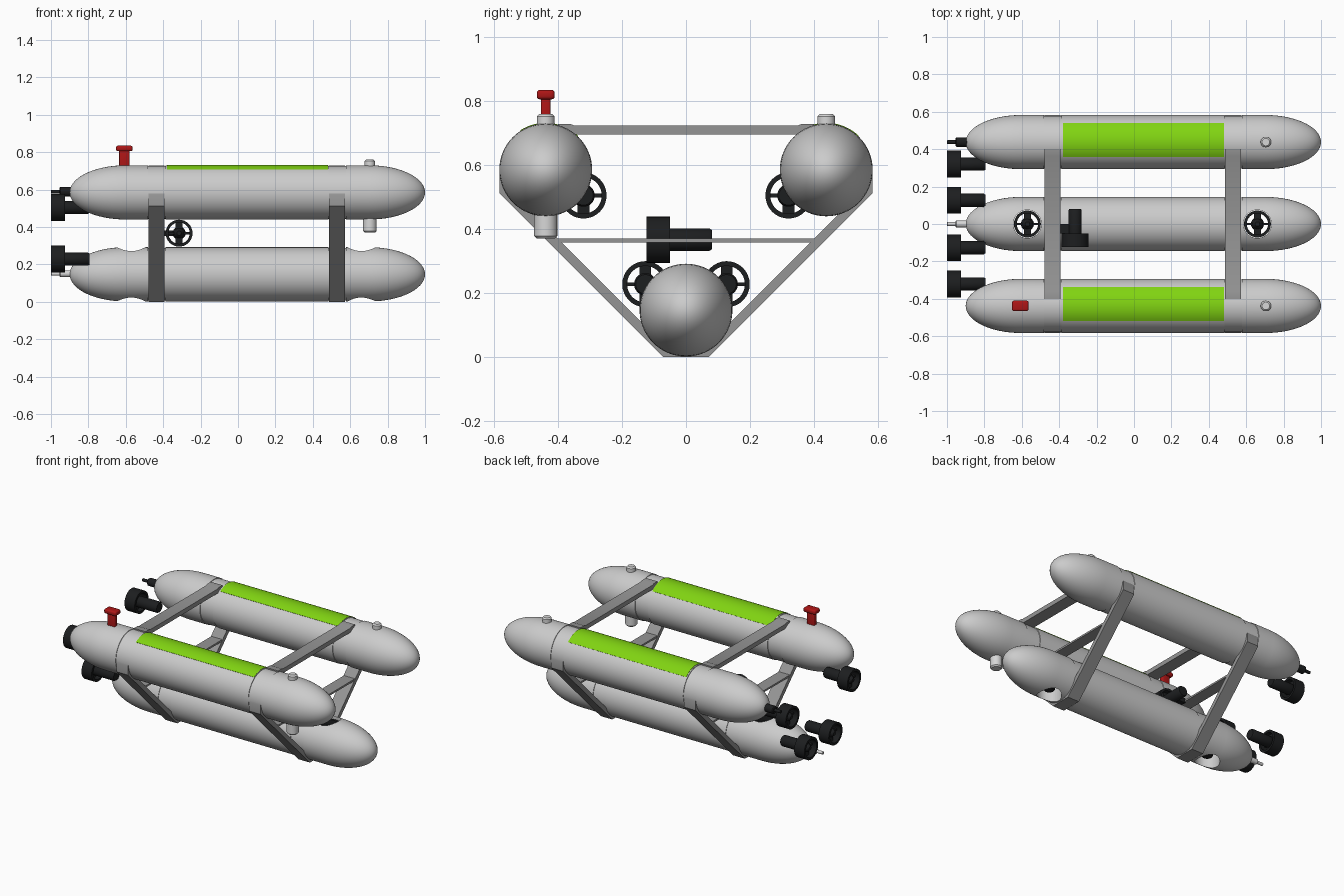
import bpy, bmesh, math
from mathutils import Vector

cube = bpy.data.objects.get("Cube")
if cube:
    bpy.data.objects.remove(cube, do_unlink=True)
parts = []


def material(name, rgb):
    m = bpy.data.materials.new(name)
    m.use_nodes = True
    m.diffuse_color = (*rgb, 1)
    m.node_tree.nodes["Principled BSDF"].inputs["Base Color"].default_value = (*rgb, 1)
    return m


GREY = material("light grey", (0.6, 0.6, 0.6))
PALE = material("pale grey", (0.68, 0.68, 0.68))
STEEL = material("strap grey", (0.3, 0.3, 0.3))
GREEN = material("lime green", (0.22, 0.66, 0.006))
BLACK = material("black", (0.012, 0.013, 0.014))
RED = material("red", (0.42, 0.008, 0.008))


def finish(name, bm, mat, loc=(0, 0, 0), direction=None):
    bmesh.ops.recalc_face_normals(bm, faces=bm.faces)
    me = bpy.data.meshes.new(name)
    bm.to_mesh(me)
    bm.free()
    me.materials.append(mat)
    ob = bpy.data.objects.new(name, me)
    bpy.context.scene.collection.objects.link(ob)
    ob.location = loc
    if direction:
        ob.rotation_mode = 'QUATERNION'
        ob.rotation_quaternion = Vector(direction).to_track_quat('Z', 'Y')
    parts.append(ob)
    return ob


def lathe(name, profile, mat, loc, direction=(0, 0, 1), closed=False, steps=32):
    """Revolve (radius, height) points about the local z axis."""
    bm = bmesh.new()
    vs = [bm.verts.new((r, 0, h)) for r, h in profile]
    es = [bm.edges.new(p) for p in zip(vs, vs[1:])]
    if closed:
        es.append(bm.edges.new((vs[-1], vs[0])))
    bmesh.ops.spin(bm, geom=vs + es, axis=(0, 0, 1), cent=(0, 0, 0),
                   angle=math.tau, steps=steps, use_merge=True)
    bmesh.ops.remove_doubles(bm, verts=bm.verts, dist=0.0001)
    return finish(name, bm, mat, loc, direction)


def rod(name, r, a, b, mat, loc, direction=(0, 0, 1), edge=0.005):
    return lathe(name, [(0, a), (r - edge, a), (r, a + edge), (r, b - edge),
                        (r - edge, b), (0, b)], mat, loc, direction)


def box(name, size, mat, loc, direction=None, bevel=0):
    bm = bmesh.new()
    bmesh.ops.create_cube(bm, size=1)
    bmesh.ops.scale(bm, vec=size, verts=bm.verts)
    if bevel:
        bmesh.ops.bevel(bm, geom=bm.edges[:], offset=bevel, segments=3,
                        profile=0.5, affect='EDGES')
    return finish(name, bm, mat, loc, direction)


def extrude_x(name, outline, x, width, mat):
    """Extrude a (y, z) outline along x, centred on x."""
    bm = bmesh.new()
    f = bm.faces.new([bm.verts.new((x - width / 2, y, z)) for y, z in outline])
    out = bmesh.ops.extrude_face_region(bm, geom=[f])["geom"]
    bmesh.ops.translate(bm, vec=(width, 0, 0),
                        verts=[v for v in out if isinstance(v, bmesh.types.BMVert)])
    return finish(name, bm, mat)


R, CAP, STERN, BOW = 0.145, 0.3, -0.9, 1.0
STRAPS = (-0.435, 0.53)
UPPER_Y, UPPER_Z, LOWER_Z = 0.438, 0.585, 0.147


def hull(name, y, z):
    """Torpedo body with a shallow groove under each strap."""
    angles = [math.radians(a) for a in range(0, 91, 6)]
    prof = [(R * math.sin(a), STERN + CAP - CAP * math.cos(a)) for a in angles]
    for s in STRAPS:
        a, b = s - 0.047, s + 0.047
        prof += [(R, a), (R - 0.004, a), (R - 0.004, b), (R, b)]
    prof += [(R * math.cos(a), BOW - CAP + CAP * math.sin(a)) for a in angles]
    prof[0], prof[-1] = (0, STERN), (0, BOW)
    return lathe(name, prof, GREY, (0, y, z), (1, 0, 0), steps=64)


def thruster(name, loc, direction):
    """Ducted thruster; loc is the middle of the duct, direction is its open side."""
    lathe(name + "_duct", [(0.072, -0.037), (0.072, 0.037), (0.057, 0.037),
                           (0.057, -0.037)], BLACK, loc, direction, closed=True)
    lathe(name + "_motor", [(0, -0.168), (0.03, -0.168), (0.035, -0.16), (0.035, -0.02),
                            (0.024, 0.015), (0.012, 0.03), (0, 0.03)], BLACK, loc, direction)
    box(name + "_blades", (0.036, 0.122, 0.014), BLACK, loc, direction)
    box(name + "_spokes", (0.122, 0.012, 0.014), BLACK, loc, direction)


# Hulls
lower_hull = hull("lower_hull", 0, LOWER_Z)
hull("right_upper_hull", -UPPER_Y, UPPER_Z)
hull("left_upper_hull", UPPER_Y, UPPER_Z)

# Vertical thruster tunnels through the lower hull
for label, x in (("rear", -0.57), ("front", 0.66)):
    cutter = rod("tunnel_cutter", 0.075, -0.1, 0.4, GREY, (x, 0, 0))
    cutter.hide_render = True
    mod = lower_hull.modifiers.new("tunnel", 'BOOLEAN')
    mod.operation, mod.solver, mod.object = 'DIFFERENCE', 'EXACT', cutter
    bpy.context.view_layer.objects.active = lower_hull
    bpy.ops.object.modifier_apply(modifier=mod.name)
    parts.remove(cutter)
    bpy.data.objects.remove(cutter, do_unlink=True)
    thruster(label + "_vertical_thruster", (x, 0, 0.215), (0, 0, 1))

# Rear thrusters and the lateral thruster
for side, s in (("right", -1), ("left", 1)):
    thruster(side + "_upper_thruster", (-0.963, s * 0.32, 0.505), (-1, 0, 0))
    thruster(side + "_lower_thruster", (-0.963, s * 0.127, 0.228), (-1, 0, 0))
thruster("lateral_thruster", (-0.315, -0.087, 0.367), (0, -1, 0))
box("lateral_thruster_bracket", (0.07, 0.05, 0.03), BLACK, (-0.365, -0.025, 0.367))

# Strap frames joining the hulls
for label, x in zip(("rear", "front"), STRAPS):
    for side, s in (("right", -1), ("left", 1)):
        diagonal = [(0, 0), (0.07, 0), (0.583, 0.513), (0.583, 0.57), (0.575, 0.585),
                    (0.55, 0.585), (0.55, 0.52), (0.05, 0.02), (0, 0.02)]
        top = [(0, 0.695), (0.4, 0.695), (0.4, 0.729), (0.362, 0.729),
               (0.35, 0.724), (0, 0.724)]
        extrude_x(f"{label}_{side}_diagonal_strap", [(s * y, z) for y, z in diagonal],
                  x, 0.085, STEEL)
        extrude_x(f"{label}_{side}_top_strap", [(s * y, z) for y, z in top],
                  x, 0.085, STEEL)
    box(label + "_cross_plate", (0.08, 0.82, 0.012), STEEL, (x, 0, 0.365))

# Green panels, sensors on the upper hulls
for side, s in (("right", -1), ("left", 1)):
    sweep = [math.radians(-33 + 77 * i / 16) for i in range(17)]
    arc = [((R + 0.002) * math.sin(a), (R + 0.002) * math.cos(a)) for a in sweep]
    arc += [(0.97 * y, 0.97 * z) for y, z in reversed(arc)]
    extrude_x(side + "_green_panel", [(s * UPPER_Y + y, UPPER_Z + z) for y, z in arc],
              0.05, 0.86, GREEN)
    rod(side + "_top_stud", 0.028, 0.7, 0.76, PALE, (0.705, s * UPPER_Y, 0), edge=0.008)
rod("under_sensor", 0.036, 0.37, 0.5, PALE, (0.705, -UPPER_Y, 0), edge=0.008)

# Red handle
box("handle_stem", (0.055, 0.03, 0.12), RED, (-0.608, -UPPER_Y, 0.755), bevel=0.006)
box("handle_cap", (0.088, 0.056, 0.03), RED, (-0.608, -UPPER_Y, 0.82), bevel=0.01)

# Tail connectors
for label, mat, y, z, r in (("upper", BLACK, UPPER_Y, UPPER_Z + 0.003, 0.025),
                            ("lower", PALE, 0, 0.15, 0.018)):
    rod(label + "_tail_socket", r, 0.84, 0.955, mat, (0, y, z), (-1, 0, 0))
    rod(label + "_tail_pin", 0.01, 0.9, 1.0, mat, (0, y, z), (-1, 0, 0), edge=0.002)

# Smooth shading with sharp edges kept
bpy.ops.object.select_all(action='DESELECT')
for ob in parts:
    ob.select_set(True)
bpy.context.view_layer.objects.active = lower_hull
bpy.ops.object.shade_smooth_by_angle(angle=math.radians(35))
